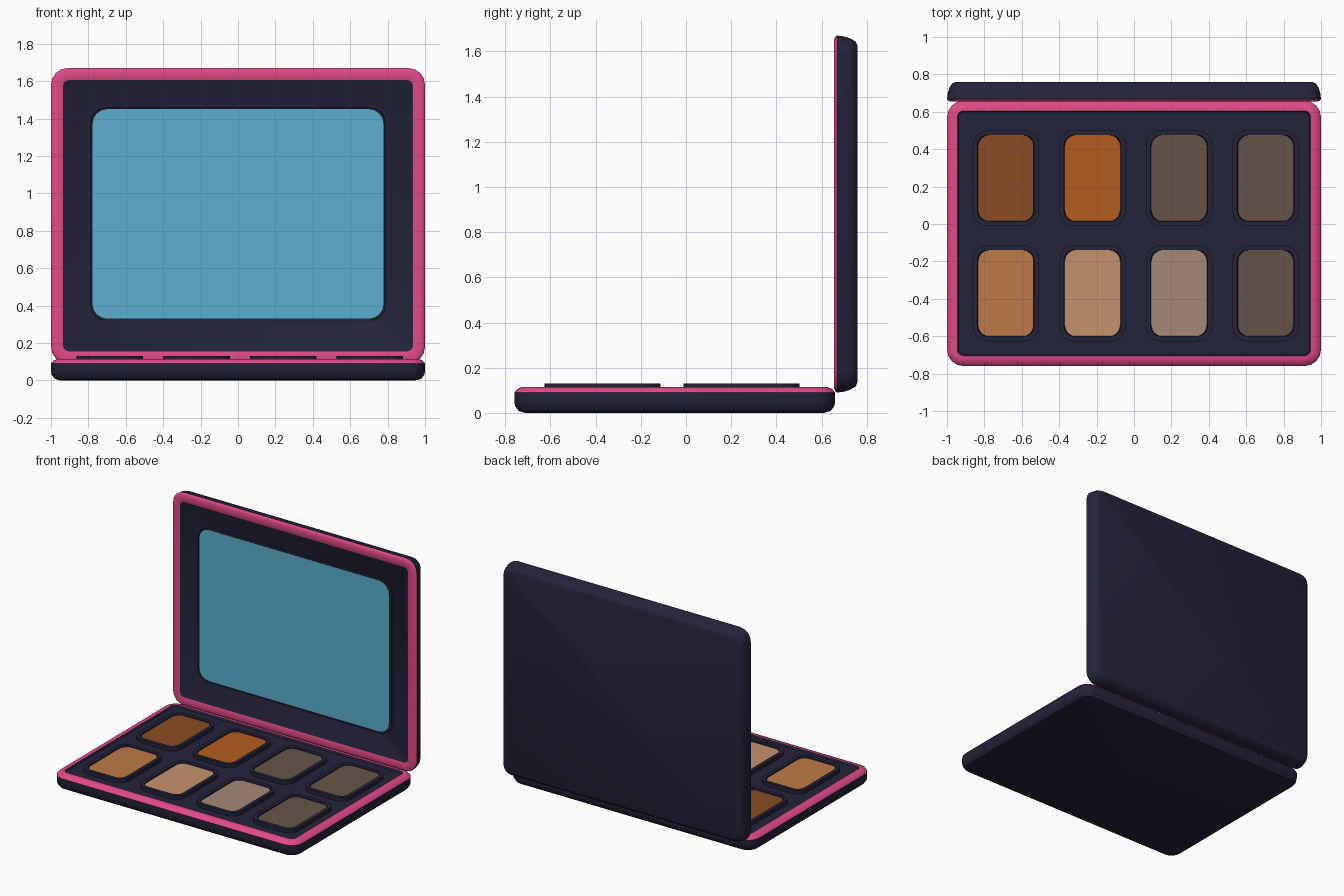
import bpy, bmesh, math

if "Cube" in bpy.data.objects:
    bpy.data.objects.remove(bpy.data.objects["Cube"])


def material(name, rgb):
    # sRGB 0-255 to linear
    lin = [((c / 255 + 0.055) / 1.055) ** 2.4 if c > 10 else c / 255 / 12.92 for c in rgb]
    m = bpy.data.materials.new(name)
    m.diffuse_color = (*lin, 1)
    m.use_nodes = True
    m.node_tree.nodes["Principled BSDF"].inputs["Base Color"].default_value = m.diffuse_color
    return m


NAVY = material("navy", (36, 35, 59))
PINK = material("pink", (224, 74, 134))
GLASS = material("mirror_blue", (91, 176, 206))
BROWN = material("brown", (139, 76, 36))
ORANGE = material("orange", (180, 93, 32))
TAUPE = material("taupe", (101, 84, 71))
TAN = material("tan", (189, 122, 70))
PEACH = material("peach", (197, 145, 108))
BEIGE = material("beige", (164, 137, 120))


def rounded_rect(hx, hy, r, n=4):
    pts = []
    for i, (sx, sy) in enumerate([(1, 1), (-1, 1), (-1, -1), (1, -1)]):
        for k in range(n + 1):
            a = math.radians(90 * (i + k / n))
            pts.append((sx * (hx - r) + r * math.cos(a), sy * (hy - r) + r * math.sin(a)))
    return pts


def loft(name, size, centre, rings, mats, upright=False, caps=(0, 0), closed=False):
    """rings: (inset, height, material of the band to the next ring).
    upright turns the local top towards the front (-y)."""
    hx, hy, r = size
    cx, cy = centre
    bm = bmesh.new()
    loops = []
    for inset, h, _ in rings:
        loop = []
        for x, y in rounded_rect(hx - inset, hy - inset, max(r - inset, 0.03)):
            co = (cx + x, -h, cy + y) if upright else (cx + x, cy + y, h)
            loop.append(bm.verts.new(co))
        loops.append(loop)
    count = len(rings) if closed else len(rings) - 1
    for i in range(count):
        a, b = loops[i], loops[(i + 1) % len(rings)]
        for k in range(len(a)):
            j = (k + 1) % len(a)
            bm.faces.new((a[k], a[j], b[j], b[k])).material_index = rings[i][2]
    if not closed:
        bm.faces.new(loops[0][::-1]).material_index = caps[0]
        bm.faces.new(loops[-1]).material_index = caps[1]
    bmesh.ops.recalc_face_normals(bm, faces=bm.faces)
    me = bpy.data.meshes.new(name)
    bm.to_mesh(me)
    bm.free()
    for m in mats:
        me.materials.append(m)
    ob = bpy.data.objects.new(name, me)
    bpy.context.collection.objects.link(ob)
    bpy.ops.object.select_all(action='DESELECT')
    ob.select_set(True)
    bpy.context.view_layer.objects.active = ob
    bpy.ops.object.shade_smooth_by_angle(angle=math.radians(38))
    return ob


# base tray: navy shell, pink rim, shallow navy recess
loft("base_tray", (1.0, 0.71, 0.09), (0, -0.05), [
    (0.05, 0.0, 0), (0.02, 0.008, 0), (0.004, 0.03, 0), (0.0, 0.05, 0),
    (0.0, 0.09, 1), (0.012, 0.105, 1), (0.035, 0.115, 1),
    (0.055, 0.115, 0), (0.062, 0.103, 0)], [NAVY, PINK])

# lid: rounded navy back, pink front rim, navy panel, mirror recess
loft("lid", (1.0, 0.79, 0.09), (0, 0.88), [
    (0.05, -0.76, 0), (0.028, -0.752, 0), (0.014, -0.73, 0), (0.004, -0.70, 0),
    (0.0, -0.668, 1), (0.006, -0.66, 1), (0.018, -0.656, 1), (0.065, -0.656, 0), (0.07, -0.66, 0)],
    [NAVY, PINK], upright=True)

# mirror bezel and the glass inside it
loft("mirror_bezel", (0.80, 0.58, 0.09), (0, 0.89), [
    (0.0, -0.67, 0), (0.0, -0.657, 0), (0.012, -0.657, 0), (0.02, -0.67, 0)],
    [NAVY], upright=True, closed=True)
loft("mirror_glass", (0.778, 0.56, 0.08), (0, 0.89), [
    (0.0, -0.664, 0), (0.0, -0.6585, 0)], [GLASS], upright=True)

# eight powder pans with raised frames
rows = [(0.245, (BROWN, ORANGE, TAUPE, TAUPE)), (-0.37, (TAN, PEACH, BEIGE, TAUPE))]
for ri, (y, colours) in enumerate(rows):
    for ci, colour in enumerate(colours):
        x = -0.685 + ci * 0.463
        tag = f"{ri + 1}_{ci + 1}"
        loft("pan_frame_" + tag, (0.178, 0.257, 0.08), (x, y), [
            (0.0, 0.10, 0), (0.0, 0.13, 0), (0.026, 0.13, 0), (0.03, 0.10, 0)],
            [NAVY], closed=True)
        loft("powder_" + tag, (0.149, 0.231, 0.06), (x, y), [
            (0.0, 0.10, 0), (0.0, 0.122, 0)], [colour])
